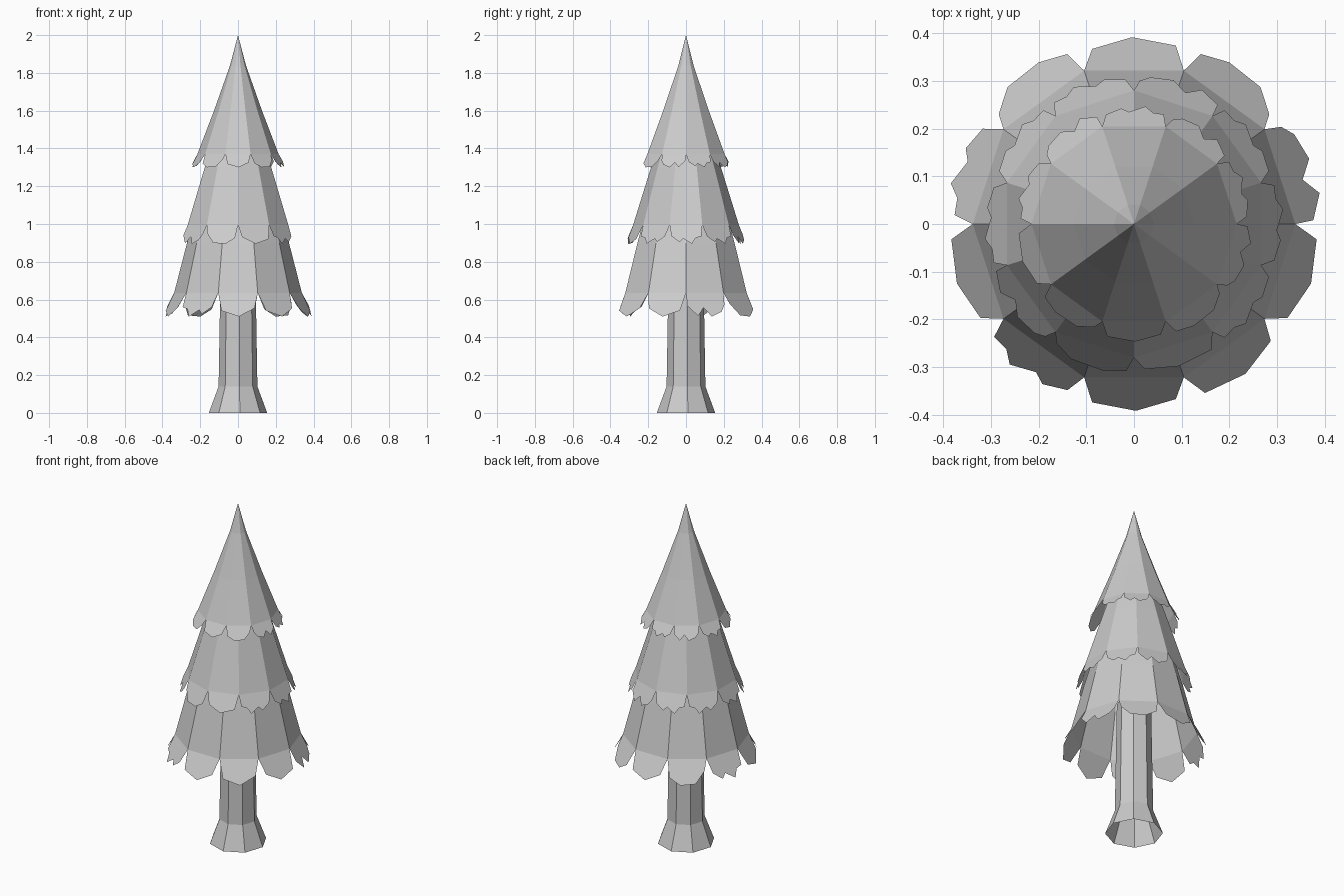
import bpy, bmesh, math, random
from mathutils import Vector

if "Cube" in bpy.data.objects:
    bpy.data.objects.remove(bpy.data.objects["Cube"])

random.seed(4)


def finish(bm, name):
    me = bpy.data.meshes.new(name)
    bm.normal_update()
    bm.to_mesh(me)
    bm.free()
    ob = bpy.data.objects.new(name, me)
    bpy.context.collection.objects.link(ob)
    return ob


def ring(bm, r, z, n, phase):
    return [bm.verts.new((r * math.cos(phase + k * math.tau / n),
                          r * math.sin(phase + k * math.tau / n), z)) for k in range(n)]


def loft(bm, profile, n, phase):
    """Stack open rings; a zero radius makes a pointed tip. Runs bottom to top."""
    prev = first = None
    for r, z in profile:
        cur = [bm.verts.new((0, 0, z))] * n if r == 0 else ring(bm, r, z, n, phase)
        if prev:
            for k in range(n):
                j = (k + 1) % n
                quad = [prev[k], prev[j], cur[j], cur[k]]
                bm.faces.new(quad[:3] if r == 0 else quad)
        first = first or cur
        prev = cur
    return first


# ragged edge outlines: (position across panel, depth)
TEETH = [
    [(0.08, 0.65), (0.48, 1.0), (0.92, 0.75)],
    [(0.03, 0.5), (0.14, 0.8), (0.42, 1.0), (0.6, 0.62), (0.78, 0.98), (1.02, 0.55)],
    [(0.06, 0.6), (0.3, 0.9), (0.42, 0.72), (0.68, 1.0), (0.8, 0.68), (0.97, 0.6)],
    [(0.04, 0.7), (0.32, 1.0), (0.72, 0.95), (0.95, 0.45)],
]


def tier(name, profile, phase, flare, drop):
    """Ten-sided cone with ragged panels hanging from its lower ring."""
    bm = bmesh.new()
    n = 10
    rim = loft(bm, profile, n, phase)
    for k in range(n):
        a, b = rim[k], rim[(k + 1) % n]
        mid = (a.co + b.co) / 2
        out = Vector((mid.x, mid.y, 0)).normalized() * flare - Vector((0, 0, drop))
        teeth = TEETH[0] if k == 7 else random.choice(TEETH)
        if random.random() < 0.5:
            teeth = [(1 - t, d) for t, d in reversed(teeth)]
        edge = [bm.verts.new(a.co.lerp(b.co, t) + out * d) for t, d in teeth]
        bm.faces.new([b, a] + edge)
    return finish(bm, name)


# trunk with flared foot
bm = bmesh.new()
loft(bm, [(0.155, 0), (0.103, 0.14), (0.096, 0.55), (0.092, 0.8)], 8, math.radians(4))
finish(bm, "trunk")

# foliage tiers, middle one turned by half a side
tier("lower_foliage", [(0.338, 0.635), (0.27, 0.9), (0.2, 1.15)], 0, 0.07, 0.125)
tier("middle_foliage", [(0.28, 0.995), (0.185, 1.3), (0.12, 1.5)], math.pi / 10, 0.046, 0.1)
tier("upper_foliage", [(0.215, 1.37), (0.127, 1.6), (0.042, 1.84), (0, 2.0)], 0, 0.042, 0.07)
